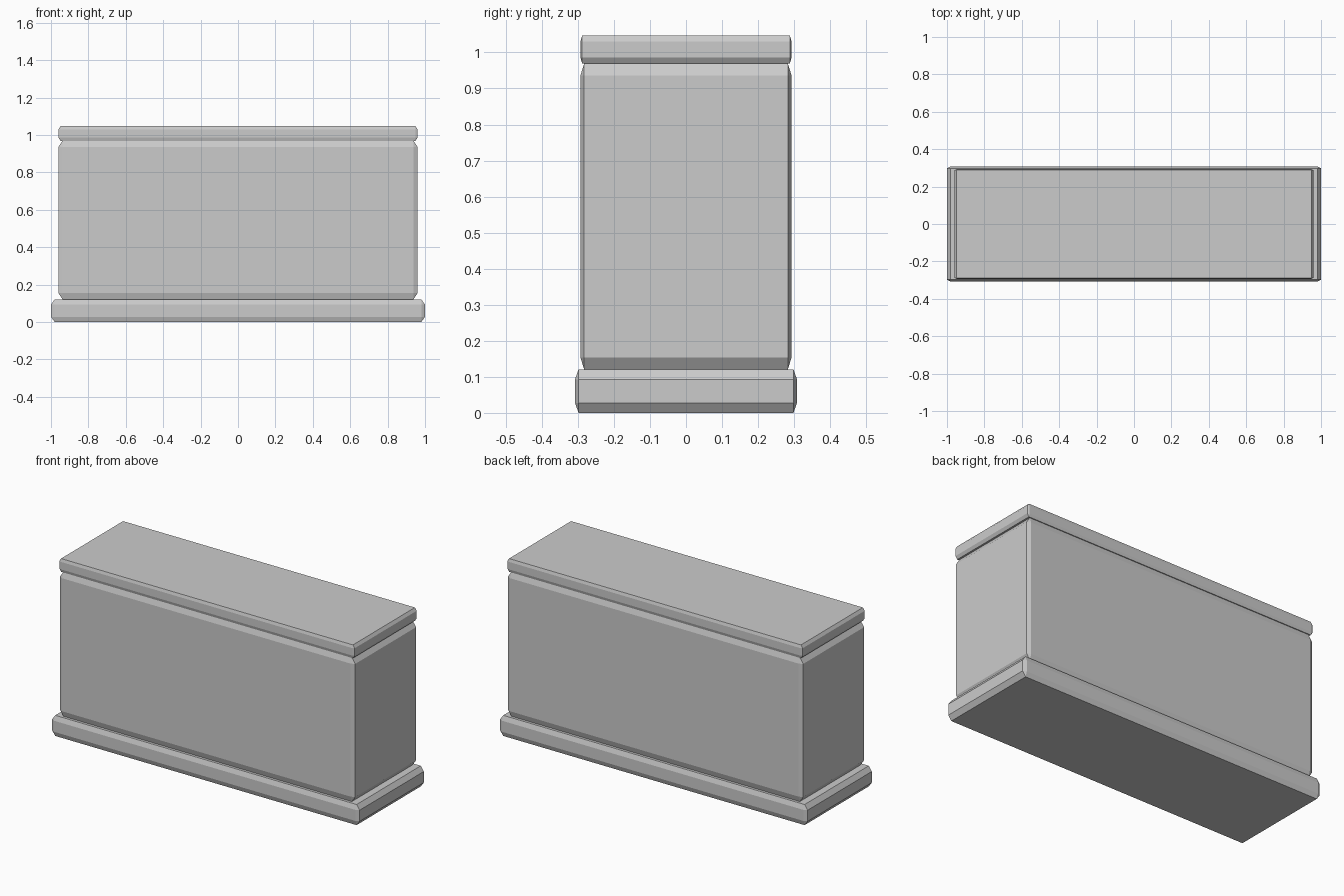
import bpy
import bmesh
from itertools import product

if "Cube" in bpy.data.objects:
    bpy.data.objects.remove(bpy.data.objects["Cube"])


def chamfered_block(name, half_x, half_y, z0, z1, chamfer):
    """Box with every edge cut by a chamfer that differs per axis."""
    half = (half_x, half_y, (z1 - z0) / 2)
    mid = (z0 + z1) / 2
    bm = bmesh.new()
    for signs in product((-1, 1), repeat=3):
        for axis in range(3):
            p = [s * (h if i == axis else h - c)
                 for i, (s, h, c) in enumerate(zip(signs, half, chamfer))]
            bm.verts.new((p[0], p[1], p[2] + mid))
    bmesh.ops.convex_hull(bm, input=bm.verts)
    bmesh.ops.dissolve_limit(bm, angle_limit=0.01, verts=bm.verts, edges=bm.edges)
    bmesh.ops.recalc_face_normals(bm, faces=bm.faces)
    mesh = bpy.data.meshes.new(name)
    bm.to_mesh(mesh)
    bm.free()
    obj = bpy.data.objects.new(name, mesh)
    bpy.context.collection.objects.link(obj)
    return obj


# Wide plinth, tall body and thin cap, stacked
chamfered_block("base_plinth", 1.0, 0.308, 0.0, 0.121, (0.02, 0.01, 0.028))
chamfered_block("main_body", 0.96, 0.293, 0.121, 0.969, (0.022, 0.0105, 0.033))
chamfered_block("top_cap", 0.96, 0.293, 0.969, 1.047, (0.011, 0.005, 0.017))
